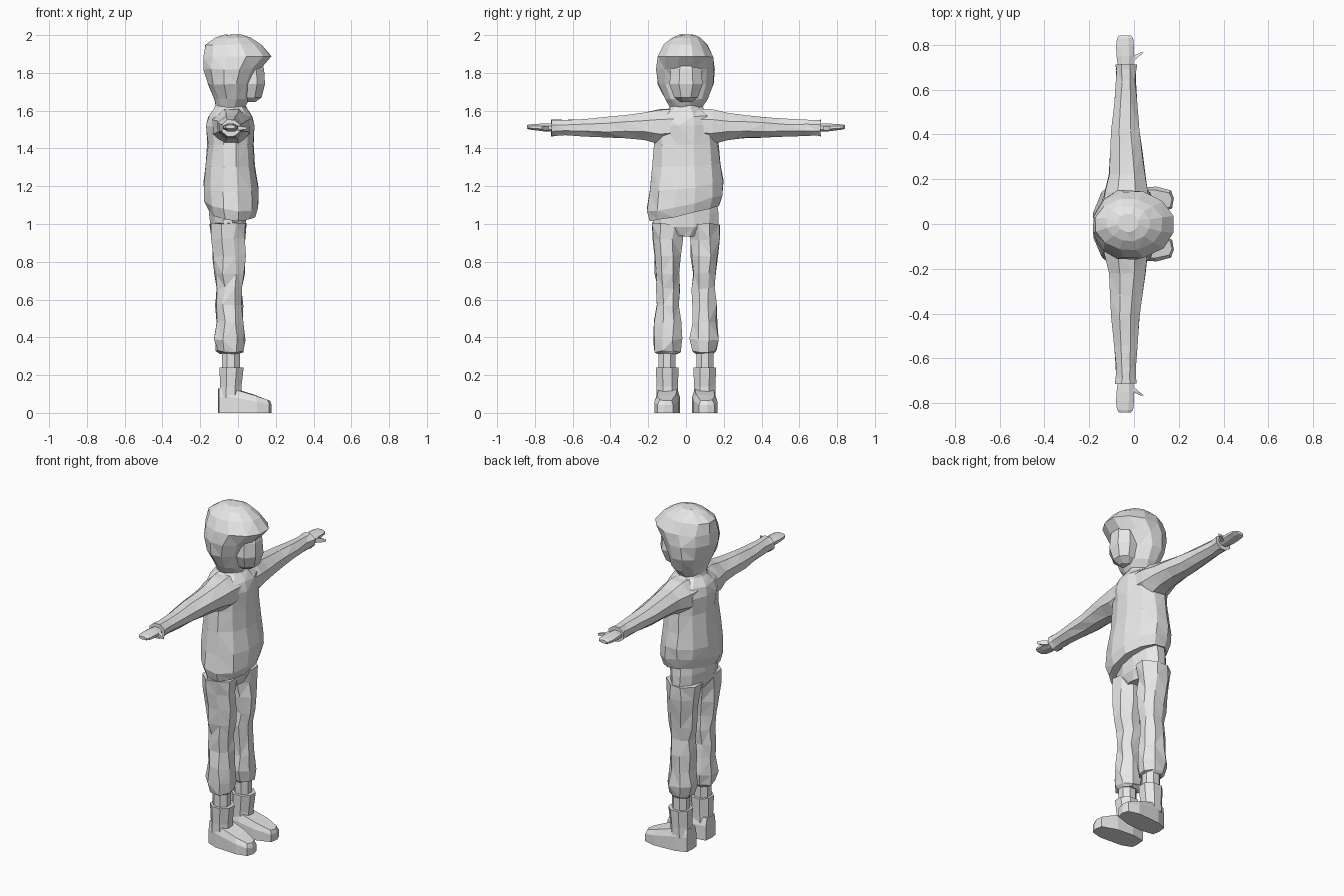
import bpy, bmesh, math, random
from mathutils import Vector

random.seed(4)
grey = bpy.data.materials.new("light grey")
grey.diffuse_color = (0.8, 0.8, 0.8, 1)


def finish(name, bm, jitter=0.0, mirror=False):
    """Turn a bmesh into a flat-shaded object, crumpled and mirrored on demand."""
    if jitter:
        for v in bm.verts:
            v.co += Vector([random.uniform(-jitter, jitter) for _ in range(3)])
        bmesh.ops.triangulate(bm, faces=[f for f in bm.faces if len(f.verts) == 4])
    if mirror:
        for v in bm.verts:
            v.co.y = -v.co.y
    bmesh.ops.recalc_face_normals(bm, faces=bm.faces)
    me = bpy.data.meshes.new(name)
    bm.to_mesh(me)
    bm.free()
    me.materials.append(grey)
    ob = bpy.data.objects.new(name, me)
    bpy.context.collection.objects.link(ob)
    return ob


def loft(name, rings, n=8, axis="z", jitter=0.0, mirror=False, shape=None):
    """Rings are (position, a0, a1, b0, b1): a is x; b is y, or z on a y axis."""
    bm = bmesh.new()
    loops = []
    for t, a0, a1, b0, b1 in rings:
        loop = []
        for i in range(n):
            w = 2 * math.pi * (i + 0.5) / n
            k = 1 / math.cos(math.pi / n) if n % 4 == 0 else 1
            a = (a0 + a1) / 2 + (a1 - a0) / 2 * math.cos(w) * k
            b = (b0 + b1) / 2 + (b1 - b0) / 2 * math.sin(w) * k
            p = Vector((a, b, t) if axis == "z" else (a, t, b))
            loop.append(bm.verts.new(shape(p) if shape else p))
        loops.append(loop)
    for lo, hi in zip(loops, loops[1:]):
        for i in range(n):
            j = (i + 1) % n
            bm.faces.new((lo[i], lo[j], hi[j], hi[i]))
    bm.faces.new(loops[0])
    bm.faces.new(loops[-1])
    return finish(name, bm, jitter, mirror)


# Sweater with a crooked hem
def hem(p):
    w = min(1, max(0, (1.34 - p.z) / 0.22))
    p.z += w * (0.22 * p.y - 0.12 * (p.x + 0.04))
    return p


loft("sweater", [
    (1.07, -0.14, 0.075, -0.18, 0.16), (1.065, -0.155, 0.09, -0.195, 0.175),
    (1.12, -0.18, 0.11, -0.205, 0.19), (1.20, -0.182, 0.107, -0.195, 0.195),
    (1.31, -0.175, 0.09, -0.18, 0.18), (1.42, -0.16, 0.08, -0.17, 0.17),
    (1.52, -0.17, 0.085, -0.165, 0.165), (1.57, -0.155, 0.075, -0.15, 0.15),
    (1.61, -0.125, 0.045, -0.09, 0.09), (1.645, -0.115, 0.03, -0.07, 0.07)],
    n=12, jitter=0.004, shape=hem)

# Hood: brow juts forward, lower front falls back behind the face
loft("hood", [
    (1.61, -0.115, 0.03, -0.08, 0.08), (1.66, -0.125, 0.06, -0.112, 0.112),
    (1.74, -0.16, 0.075, -0.148, 0.145), (1.82, -0.182, 0.115, -0.157, 0.15),
    (1.885, -0.182, 0.178, -0.148, 0.142), (1.95, -0.172, 0.125, -0.115, 0.11),
    (1.985, -0.12, 0.07, -0.075, 0.08), (2.0, -0.07, 0.02, -0.035, 0.045)],
    n=12, jitter=0.003)

# Face
loft("face", [
    (1.645, 0.0, 0.09, -0.03, 0.03), (1.67, 0.0, 0.125, -0.062, 0.062),
    (1.74, 0.0, 0.143, -0.088, 0.088), (1.82, 0.0, 0.138, -0.08, 0.08),
    (1.88, 0.0, 0.12, -0.045, 0.045)], n=8)

# Trouser seat
loft("trouser_seat", [
    (0.935, -0.11, 0.02, -0.07, 0.07), (0.985, -0.145, 0.04, -0.175, 0.17),
    (1.06, -0.155, 0.045, -0.175, 0.17), (1.15, -0.15, 0.05, -0.165, 0.16)],
    n=12, jitter=0.003)


# Sole outline gets a top that slopes down to the toe
def foot(mirror):
    outline = [(-0.10, 0.045), (-0.105, 0.09), (-0.10, 0.135), (-0.04, 0.158),
               (0.10, 0.167), (0.165, 0.15), (0.178, 0.115), (0.17, 0.07),
               (0.08, 0.04), (-0.02, 0.032)]
    bm = bmesh.new()
    levels = []
    for level in range(3):
        loop = []
        for x, y in outline:
            top = 0.13 - 0.35 * max(0, x + 0.01)
            z = (0, top * 0.65, top)[level]
            s = 0.78 if level == 2 else 1
            loop.append(bm.verts.new((x if x < 0.1 else x - 0.008 * (level == 2),
                                      0.1 + (y - 0.1) * s, z)))
        levels.append(loop)
    for lo, hi in zip(levels, levels[1:]):
        for i in range(len(lo)):
            j = (i + 1) % len(lo)
            bm.faces.new((lo[i], lo[j], hi[j], hi[i]))
    bm.faces.new(levels[0])
    bmesh.ops.triangulate(bm, faces=[bm.faces.new(levels[-1])])
    finish("boot_foot", bm, mirror=mirror)


for m in (False, True):
    # Crumpled trouser leg, gathered at the cuff
    loft("trouser_leg", [
        (0.315, -0.09, 0.005, 0.05, 0.145), (0.325, -0.112, 0.025, 0.03, 0.16),
        (0.39, -0.122, 0.035, 0.022, 0.168), (0.48, -0.115, 0.03, 0.03, 0.165),
        (0.57, -0.115, 0.022, 0.035, 0.158), (0.66, -0.112, 0.022, 0.035, 0.155),
        (0.74, -0.12, 0.03, 0.035, 0.162), (0.83, -0.13, 0.035, 0.028, 0.17),
        (0.92, -0.138, 0.032, 0.022, 0.178), (1.0, -0.145, 0.04, 0.01, 0.176)],
        jitter=0.007, mirror=m)
    # Ankle and boot
    loft("ankle", [(0.2, -0.085, 0.01, 0.055, 0.145),
                   (0.35, -0.085, 0.01, 0.055, 0.145)], mirror=m)
    loft("boot_shaft", [(0.08, -0.1, 0.02, 0.042, 0.155),
                        (0.14, -0.095, 0.018, 0.042, 0.155),
                        (0.24, -0.098, 0.03, 0.04, 0.16)], mirror=m)
    foot(m)
    # Sleeve
    loft("sleeve", [
        (0.05, -0.145, 0.065, 1.43, 1.61), (0.14, -0.13, 0.06, 1.425, 1.605),
        (0.22, -0.112, 0.05, 1.445, 1.588), (0.32, -0.105, 0.036, 1.455, 1.575),
        (0.42, -0.1, 0.022, 1.458, 1.565), (0.54, -0.088, 0.014, 1.465, 1.555),
        (0.64, -0.08, 0.006, 1.468, 1.55), (0.69, -0.08, 0.008, 1.468, 1.55),
        (0.712, -0.084, 0.012, 1.465, 1.552)], axis="y", jitter=0.003, mirror=m)
    # Hand with closed fingers, and thumb
    loft("hand", [
        (0.69, -0.07, -0.005, 1.488, 1.53), (0.75, -0.078, 0.0, 1.49, 1.532),
        (0.79, -0.08, 0.0, 1.495, 1.53), (0.83, -0.076, -0.004, 1.5, 1.527),
        (0.842, -0.065, -0.015, 1.505, 1.523)], axis="y", mirror=m)
    loft("thumb", [
        (0.725, -0.03, -0.005, 1.495, 1.52), (0.748, -0.01, 0.022, 1.495, 1.52),
        (0.766, 0.03, 0.045, 1.5, 1.514)], n=4, axis="y", mirror=m)
